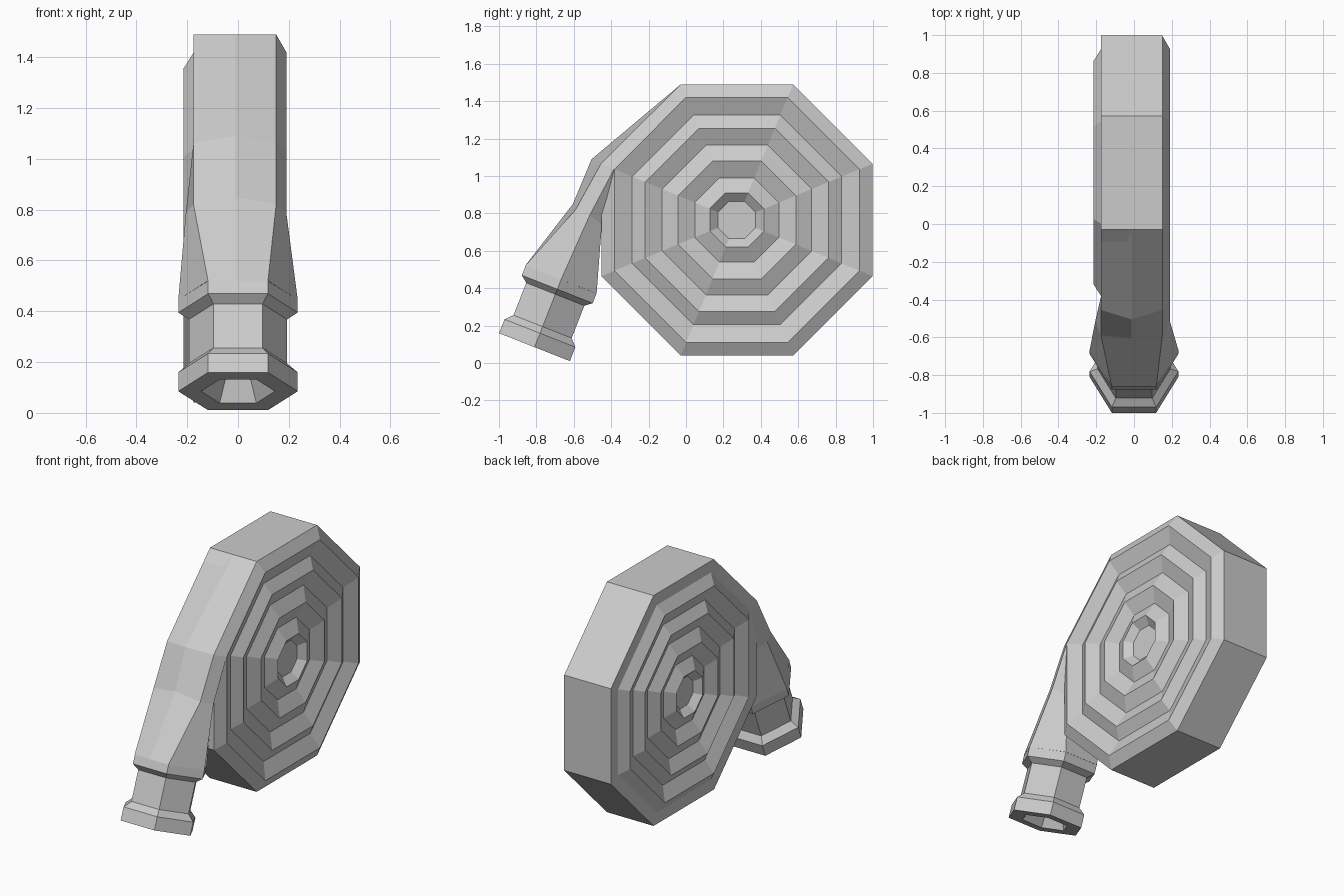
import bpy, bmesh, math
from mathutils import Vector

cube = bpy.data.objects.get("Cube")
if cube:
    bpy.data.objects.remove(cube, do_unlink=True)

grey = bpy.data.materials.new("light_grey")
grey.use_nodes = True
grey.diffuse_color = (0.6, 0.6, 0.6, 1)
grey.node_tree.nodes["Principled BSDF"].inputs["Base Color"].default_value = (0.6, 0.6, 0.6, 1)


def loft(name, loops):
    """Skin a row of matching closed loops and cap both ends."""
    bm = bmesh.new()
    rows = [[bm.verts.new(p) for p in loop] for loop in loops]
    count = len(rows[0])
    for a, b in zip(rows, rows[1:]):
        for i in range(count):
            j = (i + 1) % count
            bm.faces.new((a[i], a[j], b[j], b[i]))
    bm.faces.new(rows[0][::-1])
    bm.faces.new(rows[-1])
    bmesh.ops.recalc_face_normals(bm, faces=bm.faces)
    mesh = bpy.data.meshes.new(name)
    bm.to_mesh(mesh)
    bm.free()
    mesh.materials.append(grey)
    obj = bpy.data.objects.new(name, mesh)
    bpy.context.collection.objects.link(obj)
    return obj


# Coiled roll: octagonal disc with ridged sides
MID, LOW, HIGH = -0.0125, 0.1625, 0.2025
APOTHEMS = [0.725, 0.655, 0.56, 0.49, 0.4, 0.315, 0.225, 0.145, 0.1]


def octagon(x, apothem):
    r = apothem / math.cos(math.pi / 8)
    angles = [math.pi / 8 + k * math.pi / 4 for k in range(8)]
    return [(x, 0.272 + r * math.cos(a), 0.765 + r * math.sin(a)) for a in angles]


def side(sign, scale):
    return [octagon(MID + sign * (HIGH if i % 2 else LOW), a * scale)
            for i, a in enumerate(APOTHEMS)]


right_side = side(1, 1)
left_side = [octagon(MID - LOW, APOTHEMS[0])] + side(-1, 0.9)
loft("coiled_roll", right_side[::-1] + left_side)

# Tilted hexagonal nozzle
BASE = Vector((0, -0.81, 0.085))
AXIS = Vector((0, 0.366, 0.93)).normalized()
DEPTH = Vector((0, AXIS.z, -AXIS.y))


def hexagon(s, r):
    return [BASE + AXIS * s + Vector((r * math.cos(a), 0, 0)) + DEPTH * r * math.sin(a)
            for a in (k * math.pi / 3 for k in range(6))]


loft("nozzle", [hexagon(s, r) for s, r in [
    (0.1, 0.09), (0, 0.145), (0, 0.235), (0.08, 0.235), (0.118, 0.193),
    (0.304, 0.193), (0.333, 0.235), (0.388, 0.235)]])


# Loose end of the hose, running from the nozzle up onto the roll
def section(front, ridge, mid, back, xs):
    """Seven-sided section; each point is (y, z), xs holds the side widths."""
    fl, fr, ml, mr, bl, br = xs
    return [(fl, *front), (MID, *ridge), (fr, *front), (mr, *mid),
            (br, *back), (bl, *back), (ml, *mid)]


loft("hose_end", [
    section((-0.86, 0.52), (-0.86, 0.52), (-0.668, 0.446), (-0.478, 0.372),
            (-0.118, 0.118, -0.235, 0.235, -0.118, 0.118)),
    section((-0.59, 0.82), (-0.605, 0.85), (-0.515, 0.79), (-0.45, 0.74),
            (-0.175, 0.15, -0.205, 0.19, -0.15, 0.13)),
    section((-0.455, 1.065), (-0.505, 1.09), (-0.385, 1.036), (-0.31, 1.0),
            (-0.175, 0.15, -0.175, 0.19, -0.17, 0.14)),
    section((-0.028, 1.49), (-0.028, 1.49), (0.0, 1.42), (0.04, 1.33),
            (-0.175, 0.15, -0.175, 0.19, -0.17, 0.14)),
])
